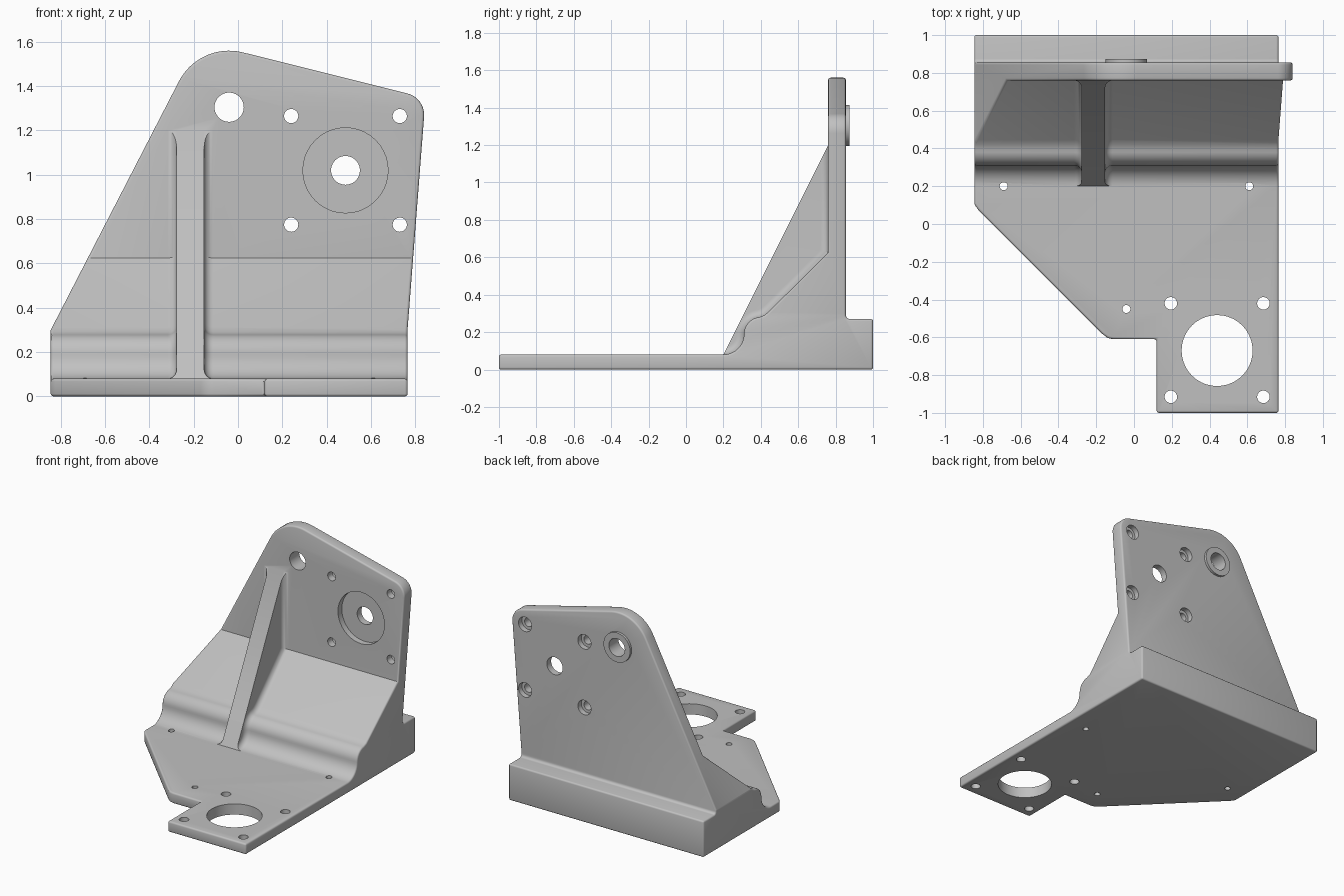
import bpy, bmesh, math
from mathutils import Vector, Matrix

if "Cube" in bpy.data.objects:
    bpy.data.objects.remove(bpy.data.objects["Cube"])

GREY = (0.53, 0.53, 0.53, 1)
metal = bpy.data.materials.new("light grey metal")
metal.use_nodes = True
metal.diffuse_color = GREY
metal.node_tree.nodes["Principled BSDF"].inputs["Base Color"].default_value = GREY


def arc(cx, cy, r, a, b, n=10):
    angles = [math.radians(a + (b - a) * i / n) for i in range(n + 1)]
    return [(cx + r * math.cos(t), cy + r * math.sin(t)) for t in angles]


def sweep(name, rings):
    """Closed solid skinned through equal-length rings of points."""
    bm = bmesh.new()
    vs = [[bm.verts.new(p) for p in ring] for ring in rings]
    n = len(vs[0])
    for a, b in zip(vs, vs[1:]):
        for i in range(n):
            j = (i + 1) % n
            bm.faces.new((a[i], a[j], b[j], b[i]))
    bm.faces.new(vs[0])
    bm.faces.new(vs[-1])
    bmesh.ops.recalc_face_normals(bm, faces=bm.faces)
    me = bpy.data.meshes.new(name)
    bm.to_mesh(me)
    bm.free()
    me.materials.append(metal)
    ob = bpy.data.objects.new(name, me)
    bpy.context.collection.objects.link(ob)
    return ob


def prism(name, pts, axis, lo, hi):
    place = {"x": lambda p, t: (t, p[0], p[1]),
             "y": lambda p, t: (p[0], t, p[1]),
             "z": lambda p, t: (p[0], p[1], t)}[axis]
    return sweep(name, [[place(p, t) for p in pts] for t in (lo, hi)])


def disc(u, v, r, axis, lo, hi, n=40):
    return prism("round_tool", arc(u, v, r, 0, 360, n)[:-1], axis, lo, hi)


def apply(ob, mod):
    bpy.context.view_layer.objects.active = ob
    bpy.ops.object.modifier_apply(modifier=mod.name)


def combine(ob, tool, operation):
    m = ob.modifiers.new("combine", "BOOLEAN")
    m.operation, m.object, m.solver = operation, tool, "EXACT"
    apply(ob, m)
    bpy.data.objects.remove(tool)


# Step surface running from the base plate up to the wall
step = arc(0.2, 0.19, 0.11, -90, 0) + arc(0.4, 0.19, 0.09, 180, 95)[1:]
step += [(0.42, 0.291), (0.445, 0.312), (0.76, 0.625)]

# Body: side profile trimmed by the front outline and the plan outline
side = [(-1, 0), (1, 0), (1, 0.27)] + arc(0.875, 0.29, 0.02, 270, 180, 5)
side += [(0.855, 1.7), (0.76, 1.7)] + step[::-1] + [(-1, 0.08)]
bracket = prism("bracket", side, "x", -1, 1)

front = [(-0.845, -0.1), (0.765, -0.1), (0.765, 0.3)]
front += arc(0.74, 1.27, 0.1, -4, 77) + arc(-0.04, 1.305, 0.255, 77, 153, 16)
front += [(-0.845, 0.3)]
combine(bracket, prism("front_trim", front, "y", -1.2, 1.2), "INTERSECT")

plan = [(-0.9, 1.1), (0.9, 1.1), (0.9, -1.1), (0.12, -1.1), (0.12, -0.61),
        (-0.11, -0.61), (-0.14, -0.603), (-0.17, -0.58), (-0.825, 0.075),
        (-0.842, 0.1), (-0.86, 0.15), (-0.9, 0.3)]
combine(bracket, prism("plan_trim", plan, "z", -0.2, 2), "INTERSECT")

# Soft outer edges
bev = bracket.modifiers.new("edges", "BEVEL")
bev.width, bev.segments = 0.012, 3
bev.limit_method, bev.angle_limit = "ANGLE", math.radians(50)
bev.use_clamp_overlap = False
apply(bracket, bev)

# Rib with a fillet swept along the step and the wall
MID, HALF, R = -0.215, 0.062, 0.04
path = [Vector(p) for p in [(0.1, 0.08)] + step + [(0.76, 1.3)]]
section = [(HALF + R, -0.015)]
section += [(HALF + R + x, R + z) for x, z in arc(0, 0, R, 270, 180, 6)]
section += [(-x, d) for x, d in section[::-1]]
rings = []
for i, p in enumerate(path):
    dirs = [(path[k + 1] - path[k]).normalized()
            for k in (i - 1, i) if 0 <= k < len(path) - 1]
    norms = [Vector((-d.y, d.x)) for d in dirs]
    n = sum(norms, Vector((0, 0))).normalized()
    n /= n.dot(norms[0])
    rings.append([(MID + x, *(p + n * d)) for x, d in section])
fillet = sweep("rib_fillet", rings)
web = [(0.19, 0.06), (0.80, 0.06), (0.80, 1.28)]
combine(fillet, prism("rib_trim", web, "x", -1, 1), "INTERSECT")
combine(bracket, prism("rib", web, "x", MID - HALF, MID + HALF), "UNION")
combine(bracket, fillet, "UNION")

# Raised boss behind the upper hole
combine(bracket, disc(-0.04, 1.305, 0.11, "y", 0.83, 0.873), "UNION")

# Wall holes, front pocket and rear counterbores
cuts = [(-0.04, 1.305, 0.066, "y", 0.6, 1.1),
        (0.485, 1.02, 0.065, "y", 0.6, 1.1),
        (0.485, 1.02, 0.192, "y", 0.6, 0.805)]
for x in (0.24, 0.73):
    for z in (0.775, 1.265):
        cuts += [(x, z, 0.032, "y", 0.6, 1.1), (x, z, 0.054, "y", 0.815, 1.1)]

# Base plate holes
cuts += [(0.44, -0.67, 0.188, "z", -0.2, 0.2)]
cuts += [(x, y, 0.033, "z", -0.2, 0.2) for x in (0.195, 0.685) for y in (-0.42, -0.915)]
cuts += [(x, y, 0.021, "z", -0.2, 0.2)
         for x, y in ((-0.69, 0.2), (0.61, 0.2), (-0.04, -0.45))]
for cut in cuts:
    combine(bracket, disc(*cut), "DIFFERENCE")

bpy.ops.object.select_all(action="DESELECT")
bracket.select_set(True)
bpy.context.view_layer.objects.active = bracket
bpy.ops.object.shade_smooth_by_angle(angle=math.radians(32))
